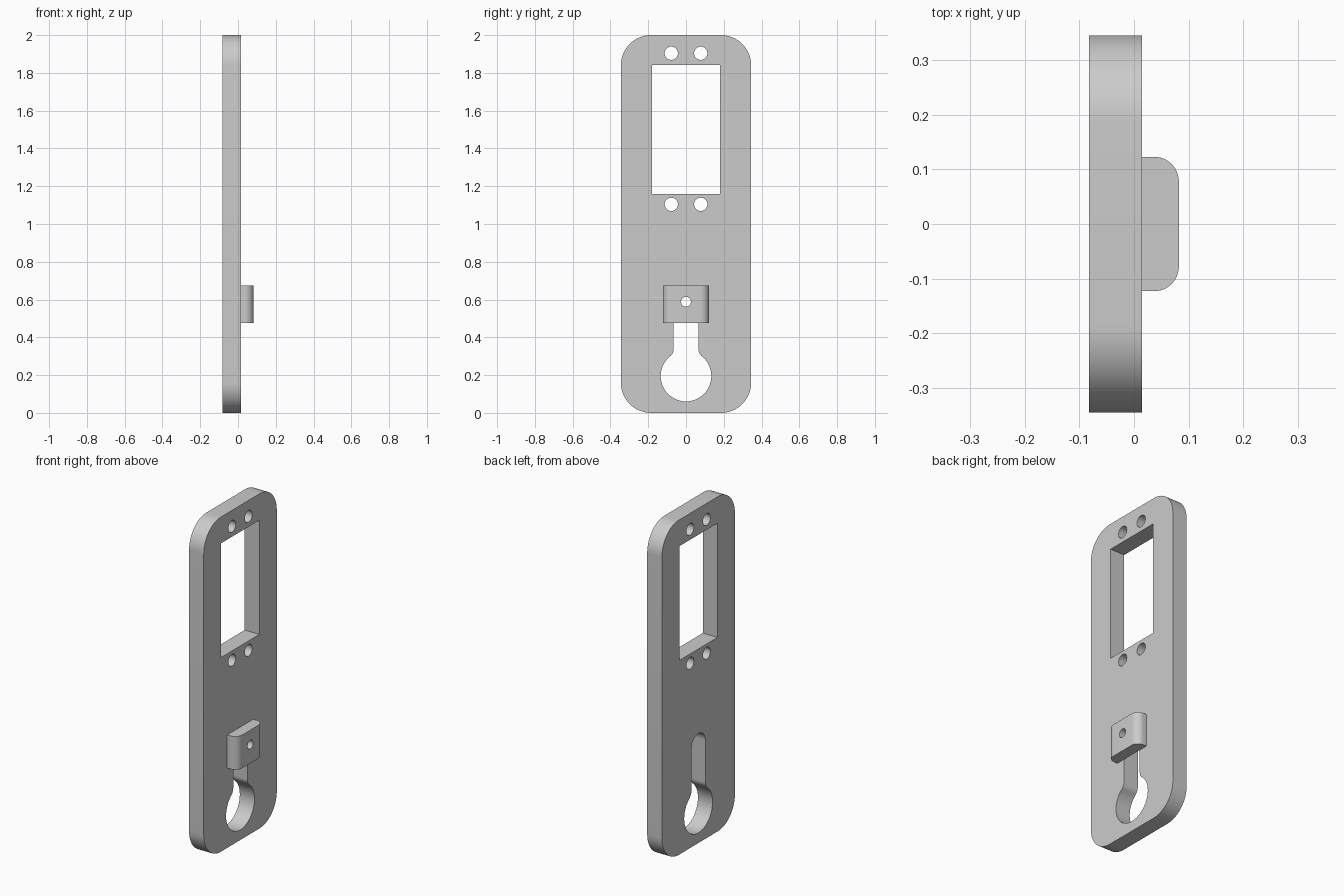
import bpy, bmesh
from math import sin, cos, pi, atan2, sqrt
from mathutils import Vector

cube = bpy.data.objects.get("Cube")
if cube:
    bpy.data.objects.remove(cube, do_unlink=True)

grey = bpy.data.materials.new("light_grey")
grey.use_nodes = True
grey.diffuse_color = (0.6, 0.6, 0.6, 1)
grey.node_tree.nodes["Principled BSDF"].inputs["Base Color"].default_value = (0.6, 0.6, 0.6, 1)

BACK, FACE, FRONT = -0.082, 0.015, 0.082   # plate back, plate face, block face


def arc(cu, cv, r, start, end, steps):
    return [(cu + r * cos(start + (end - start) * i / steps),
             cv + r * sin(start + (end - start) * i / steps)) for i in range(steps + 1)]


def circle(cu, cv, r, steps=48):
    return arc(cu, cv, r, 0, 2 * pi, steps)[:-1]


def rectangle(u0, u1, v0, v1):
    return [(u0, v0), (u1, v0), (u1, v1), (u0, v1)]


def prism(name, outline, axis, low, high):
    """Extrude an outline along x (outline in y, z) or along z (outline in x, y)."""
    bm = bmesh.new()
    place = (lambda u, v: (low, u, v)) if axis == "x" else (lambda u, v: (u, v, low))
    base = bm.faces.new([bm.verts.new(place(u, v)) for u, v in outline])
    top = bmesh.ops.extrude_face_region(bm, geom=[base], use_keep_orig=True)
    shift = Vector((high - low, 0, 0)) if axis == "x" else Vector((0, 0, high - low))
    bmesh.ops.translate(bm, vec=shift,
                        verts=[g for g in top["geom"] if isinstance(g, bmesh.types.BMVert)])
    bmesh.ops.recalc_face_normals(bm, faces=bm.faces[:])
    mesh = bpy.data.meshes.new(name)
    bm.to_mesh(mesh)
    bm.free()
    mesh.materials.append(grey)
    obj = bpy.data.objects.new(name, mesh)
    bpy.context.collection.objects.link(obj)
    return obj


def select(obj):
    bpy.ops.object.select_all(action="DESELECT")
    obj.select_set(True)
    bpy.context.view_layer.objects.active = obj


def cut(obj, outlines):
    """Cut each outline right through along x, then shade."""
    for outline in outlines:
        cutter = prism("cutter", outline, "x", -0.3, 0.3)
        cutter.hide_render = True
        select(obj)
        mod = obj.modifiers.new("opening", "BOOLEAN")
        mod.operation, mod.solver, mod.object = "DIFFERENCE", "EXACT", cutter
        bpy.ops.object.modifier_apply(modifier=mod.name)
        bpy.data.objects.remove(cutter, do_unlink=True)
    select(obj)
    bpy.ops.object.shade_smooth_by_angle(angle=pi / 6)


def keyhole(slot_r, slot_top, round_r, round_z, blend):
    """Round entry joined to a round-ended slot by tangent fillets."""
    cu = slot_r + blend
    rise = sqrt((round_r + blend) ** 2 - cu ** 2)
    tilt = atan2(rise, cu)
    right = arc(0, round_z, round_r, -pi / 2, tilt, 28)
    right += arc(cu, round_z + rise, blend, pi + tilt, pi, 8)[1:]
    right += arc(0, slot_top, slot_r, 0, pi / 2, 12)
    return right + [(-u, v) for u, v in reversed(right[1:-1])]


# Plate with rounded corners
R, W, H = 0.16, 0.345, 2.0
outline = []
for i, (u, v) in enumerate([(W - R, H - R), (R - W, H - R), (R - W, R), (W - R, R)]):
    outline += arc(u, v, R, i * pi / 2, (i + 1) * pi / 2, 16)
plate = prism("plate", outline, "x", BACK, FACE)

# Window, screw holes and keyhole
screw_holes = [circle(side * 0.078, z, 0.035) for side in (-1, 1) for z in (1.104, 1.904)]
cut(plate, [rectangle(-0.18, 0.18, 1.16, 1.842)] + screw_holes
    + [keyhole(0.066, 0.588, 0.134, 0.195, 0.05)])

# Block over the slot, with rounded outer edges and a pin hole
r, w = 0.045, 0.123
profile = [(FACE, -w)] + arc(FRONT - r, r - w, r, -pi / 2, 0, 12)
profile += arc(FRONT - r, w - r, r, 0, pi / 2, 12) + [(FACE, w)]
block = prism("slot_block", profile, "z", 0.477, 0.675)
cut(block, [circle(0, 0.588, 0.026)])
